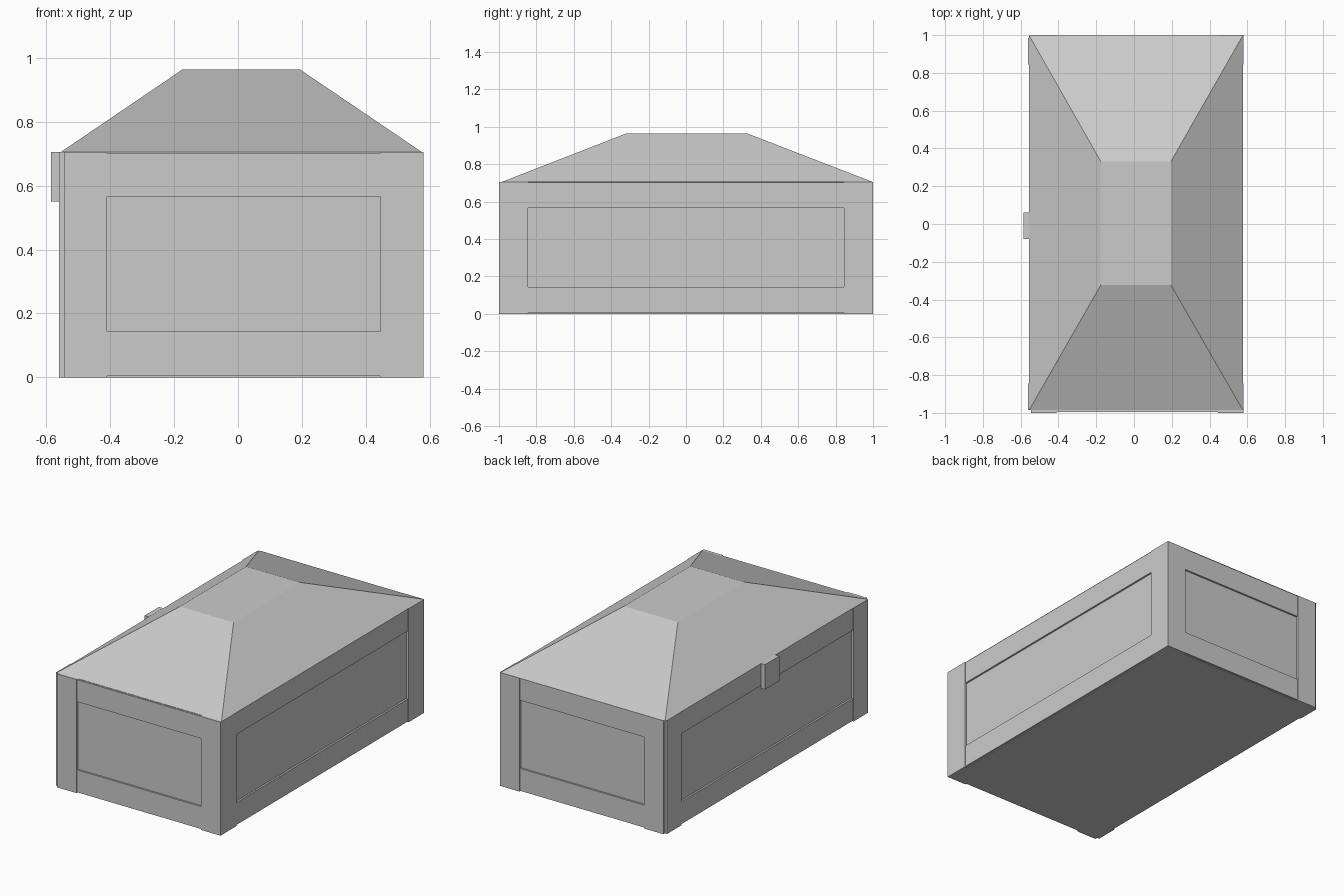
import bpy, bmesh

if "Cube" in bpy.data.objects:
    bpy.data.objects.remove(bpy.data.objects["Cube"])


def make_mesh(name, verts, faces):
    mesh = bpy.data.meshes.new(name)
    mesh.from_pydata(verts, [], faces)
    bm = bmesh.new()
    bm.from_mesh(mesh)
    bmesh.ops.recalc_face_normals(bm, faces=bm.faces)
    bm.to_mesh(mesh)
    bm.free()
    obj = bpy.data.objects.new(name, mesh)
    bpy.context.collection.objects.link(obj)
    return obj


def frustum(name, low, high, z0, z1):
    """Solid between two rectangles (x0, x1, y0, y1) at heights z0 and z1."""
    verts = []
    for (x0, x1, y0, y1), z in ((low, z0), (high, z1)):
        verts += [(x0, y0, z), (x1, y0, z), (x1, y1, z), (x0, y1, z)]
    faces = [(0, 1, 2, 3), (4, 5, 6, 7)]
    faces += [(i, (i + 1) % 4, 4 + (i + 1) % 4, 4 + i) for i in range(4)]
    return make_mesh(name, verts, faces)


def box(name, x0, x1, y0, y1, z0, z1):
    return frustum(name, (x0, x1, y0, y1), (x0, x1, y0, y1), z0, z1)


X0, X1, Y = -0.56, 0.58, 1.0
TOP, INSET, STEP = 0.705, 0.015, 0.004
LOW, HIGH = 0.143, 0.566
PX0, PX1, PY = -0.41, 0.445, 0.845

# Inner body, whose walls show as the recessed panels
box("body", X0 + INSET, X1 - INSET, -Y + INSET, Y - INSET, 0, TOP)

# Corner posts
for name, xs in (("left", (X0 + INSET, PX0)), ("right", (PX1, X1))):
    box(f"front_{name}_post", *xs, -Y, -Y + INSET, 0, TOP)
    box(f"back_{name}_post", *xs, Y - INSET, Y, 0, TOP)
for name, xs in (("left", (X0, X0 + INSET)), ("right", (X1 - INSET, X1))):
    box(f"{name}_front_post", *xs, -Y + INSET, -PY, 0, TOP)
    box(f"{name}_back_post", *xs, PY, Y - INSET, 0, TOP)

# Horizontal rails, set slightly behind the posts
for name, z0, z1 in (("bottom", STEP, LOW), ("top", HIGH, TOP - 0.002)):
    box(f"front_{name}_rail", PX0, PX1, -Y + STEP, -Y + INSET, z0, z1)
    box(f"back_{name}_rail", PX0, PX1, Y - INSET, Y - STEP, z0, z1)
    box(f"left_{name}_rail", X0 + STEP, X0 + INSET, -PY, PY, z0, z1)
    box(f"right_{name}_rail", X1 - INSET, X1 - STEP, -PY, PY, z0, z1)

# Sloped lid with a flat top
frustum("lid", (-0.555, 0.576, -0.985, 0.998), (-0.175, 0.195, -0.322, 0.33), TOP, 0.963)

# Latch on the left side
box("latch", -0.585, X0 + STEP, -0.08, 0.06, 0.55, TOP)
